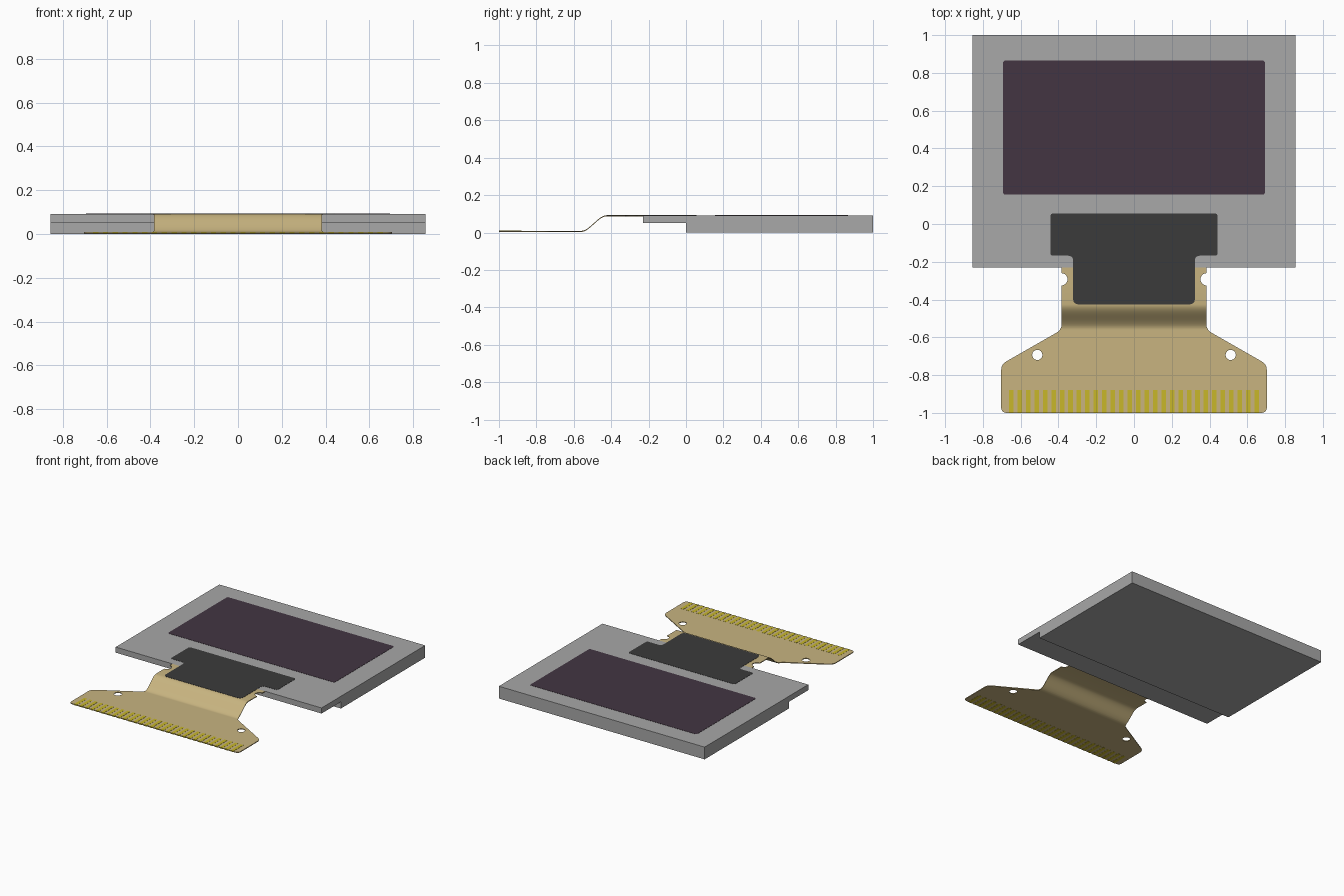
import bpy, bmesh, math
from mathutils import Vector

if "Cube" in bpy.data.objects:
    bpy.data.objects.remove(bpy.data.objects["Cube"])


def material(name, srgb):
    lin = [((c / 255 + 0.055) / 1.055) ** 2.4 for c in srgb] + [1]
    m = bpy.data.materials.new(name)
    m.use_nodes = True
    m.diffuse_color = lin
    m.node_tree.nodes["Principled BSDF"].inputs["Base Color"].default_value = lin
    return m


GREY = material("glass grey", (168, 168, 168))
PURPLE = material("screen purple", (67, 53, 66))
BLACK = material("tape black", (59, 59, 59))
TAN = material("flex tan", (200, 180, 128))
YELLOW = material("contact yellow", (200, 183, 42))

TOP = 0.092      # top of the panel
THICK = 0.006    # thickness of the flex
LOW = 0.003      # underside of the flex tail


def rounded(corners, steps=6):
    """Polygon from (x, y, radius) corners, each corner filleted."""
    out = []
    n = len(corners)
    for i, (x, y, r) in enumerate(corners):
        p = Vector((x, y))
        if r == 0:
            out.append(p)
            continue
        a = (Vector(corners[i - 1][:2]) - p).normalized()
        b = (Vector(corners[(i + 1) % n][:2]) - p).normalized()
        half = a.angle(b) / 2
        centre = p + (a + b).normalized() * (r / math.sin(half))
        s = p + a * (r / math.tan(half)) - centre
        e = p + b * (r / math.tan(half)) - centre
        turn = math.atan2(s.x * e.y - s.y * e.x, s.dot(e))
        for k in range(steps + 1):
            t = turn * k / steps
            out.append(centre + Vector((s.x * math.cos(t) - s.y * math.sin(t),
                                        s.x * math.sin(t) + s.y * math.cos(t))))
    return out


def mirrored(half):
    """Close a right-hand outline with its mirror image."""
    return half + [(-x, y, r) for x, y, r in reversed(half)]


def circle(x, y, r, n=24):
    return [Vector((x + r * math.cos(math.tau * i / n),
                    y + r * math.sin(math.tau * i / n))) for i in range(n)]


def plate(name, loops, z, thick, mat, cuts=(), height=None):
    """Flat outline with holes, optionally bent along y, given a thickness."""
    bm = bmesh.new()
    for loop in loops:
        vs = [bm.verts.new((p[0], p[1], 0)) for p in loop]
        for i, v in enumerate(vs):
            bm.edges.new((vs[i - 1], v))
    bmesh.ops.triangle_fill(bm, edges=bm.edges[:], use_beauty=True, normal=(0, 0, 1))
    for y in cuts:
        bmesh.ops.bisect_plane(bm, geom=bm.verts[:] + bm.edges[:] + bm.faces[:],
                               plane_co=(0, y, 0), plane_no=(0, 1, 0))
    for v in bm.verts:
        v.co.z = height(v.co.y) if height else z
    ext = bmesh.ops.extrude_face_region(bm, geom=bm.faces[:], use_keep_orig=True)
    bmesh.ops.translate(bm, vec=(0, 0, thick),
                        verts=[g for g in ext["geom"] if isinstance(g, bmesh.types.BMVert)])
    return finish(name, bm, mat)


def finish(name, bm, mat):
    bmesh.ops.recalc_face_normals(bm, faces=bm.faces[:])
    me = bpy.data.meshes.new(name)
    bm.to_mesh(me)
    bm.free()
    me.materials.append(mat)
    me.shade_smooth()
    me.set_sharp_from_angle(angle=math.radians(30))
    ob = bpy.data.objects.new(name, me)
    bpy.context.collection.objects.link(ob)
    return ob


# Glass panel: stepped side profile extruded across x
bm = bmesh.new()
profile = [(0, 0), (1, 0), (1, TOP), (-0.23, TOP), (-0.23, 0.05), (0, 0.05)]
face = bm.faces.new([bm.verts.new((-0.855, y, z)) for y, z in profile])
ext = bmesh.ops.extrude_face_region(bm, geom=[face], use_keep_orig=True)
bmesh.ops.translate(bm, vec=(1.71, 0, 0),
                    verts=[g for g in ext["geom"] if isinstance(g, bmesh.types.BMVert)])
finish("glass_panel", bm, GREY)

# Active screen area
plate("screen", [rounded(mirrored([(0.693, 0.155, 0.012), (0.693, 0.865, 0.012)]))],
      TOP, 0.0015, PURPLE)

# Black tape bridging the panel and the flex
tape = [(0.322, -0.425, 0.025), (0.322, -0.168, 0.025),
        (0.443, -0.168, 0.015), (0.443, 0.056, 0.015)]
plate("black_tape", [rounded(mirrored(tape))], TOP, 0.0015, BLACK)


# Flex cable: flat tail, S-bend, flat shelf level with the panel
def flex_height(y):
    t = min(max((y + 0.56) / 0.135, 0), 1)
    return LOW + (TOP - THICK - LOW) * t * t * (3 - 2 * t)


notch = [(0.385 + 0.033 * math.cos(a), -0.293 + 0.033 * math.sin(a), 0)
         for a in [math.radians(270 - 18 * i) for i in range(11)]]
half = [(0.703, -0.9995, 0.025), (0.703, -0.743, 0.05), (0.383, -0.56, 0.05)]
half += notch + [(0.385, -0.23, 0)]
holes = [circle(s * 0.512, -0.693, 0.027) for s in (-1, 1)]
plate("flex_cable", [rounded(mirrored(half))] + holes, 0, THICK, TAN,
      cuts=[-0.56 + 0.135 * i / 14 for i in range(15)], height=flex_height)

# Row of contacts showing on both faces of the tail
COUNT = 30
for i in range(COUNT):
    x = -0.65 + 1.3 * i / (COUNT - 1)
    plate(f"contact_{i + 1}",
          [[(x - 0.012, -1), (x + 0.012, -1), (x + 0.012, -0.88), (x - 0.012, -0.88)]],
          LOW - 0.001, THICK + 0.002, YELLOW)
